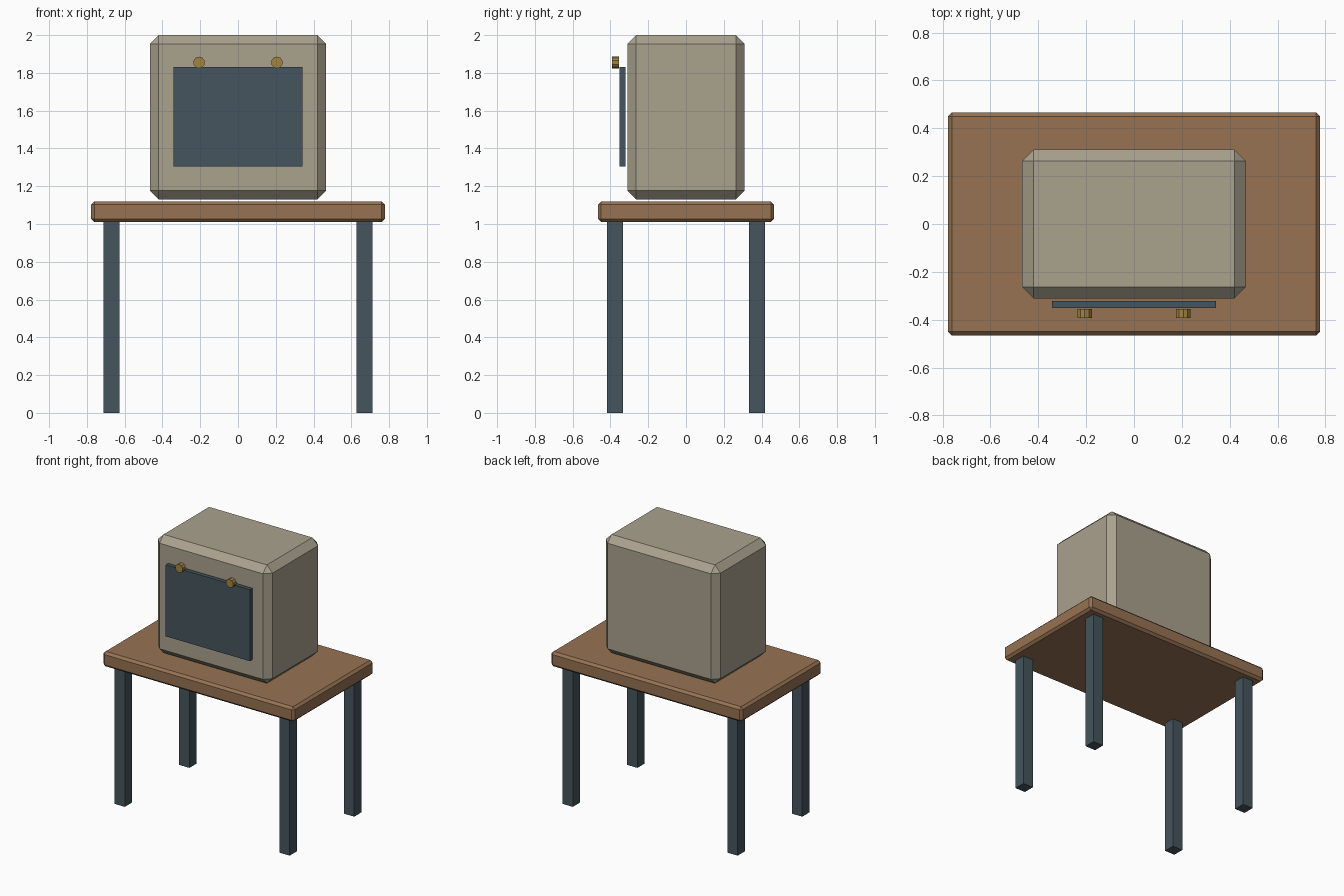
import bpy
from math import pi

if "Cube" in bpy.data.objects:
    bpy.data.objects.remove(bpy.data.objects["Cube"])


def material(name, rgb):
    m = bpy.data.materials.new(name)
    m.diffuse_color = (*rgb, 1)
    m.use_nodes = True
    m.node_tree.nodes["Principled BSDF"].inputs["Base Color"].default_value = m.diffuse_color
    return m


BEIGE = material("beige", (0.40, 0.36, 0.27))
WOOD = material("wood", (0.31, 0.17, 0.085))
SLATE = material("slate", (0.06, 0.09, 0.11))
BRASS = material("brass", (0.36, 0.23, 0.05))


def box(name, lo, hi, mat, bevel=0):
    """Axis-aligned box between two corners, optionally chamfered."""
    bpy.ops.mesh.primitive_cube_add(size=1, location=[(a + b) / 2 for a, b in zip(lo, hi)])
    o = bpy.context.object
    o.name = name
    o.scale = [b - a for a, b in zip(lo, hi)]
    bpy.ops.object.transform_apply(location=False, rotation=False, scale=True)
    o.data.materials.append(mat)
    if bevel:
        mod = o.modifiers.new("chamfer", "BEVEL")
        mod.width = bevel
        mod.segments = 1
    return o


# Table
box("table_top", (-0.778, -0.466, 1.01), (0.778, 0.466, 1.12), WOOD, 0.017)
for sx, side in ((-1, "left"), (1, "right")):
    for sy, end in ((-1, "front"), (1, "back")):
        x, y, r = sx * 0.67, sy * 0.375, 0.042
        box(f"{end}_{side}_leg", (x - r, y - r, 0), (x + r, y + r, 1.01), SLATE)

# Cabinet with chamfered edges, and its front panel
box("cabinet", (-0.467, -0.311, 1.13), (0.467, 0.311, 2.0), BEIGE, 0.047)
box("front_panel", (-0.342, -0.351, 1.305), (0.342, -0.321, 1.83), SLATE)

# Knobs
for sx, side in ((-1, "left"), (1, "right")):
    bpy.ops.mesh.primitive_cylinder_add(vertices=10, radius=0.031, depth=0.036,
                                        location=(sx * 0.206, -0.374, 1.855),
                                        rotation=(pi / 2, 0, 0))
    knob = bpy.context.object
    knob.name = f"{side}_knob"
    knob.data.materials.append(BRASS)
